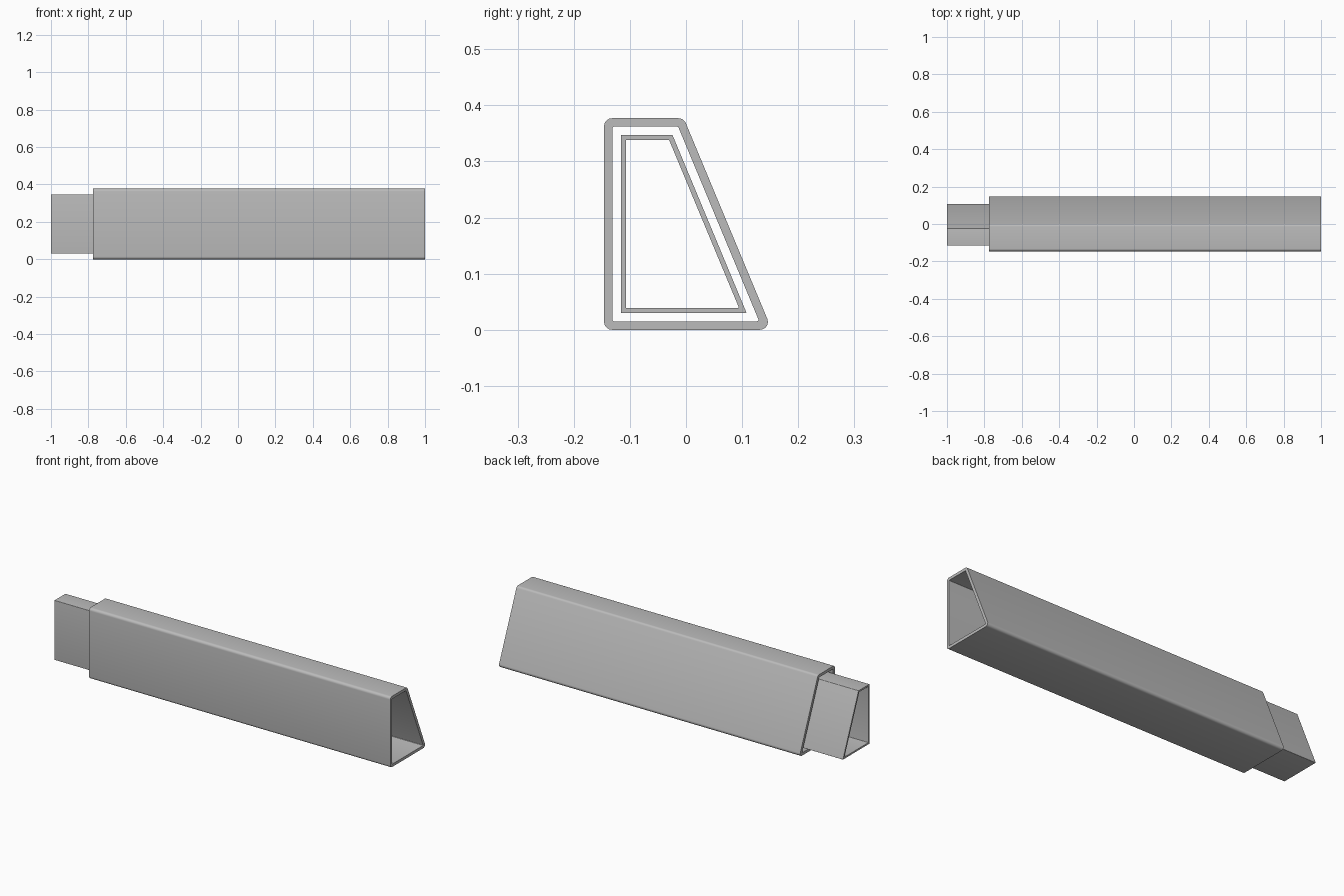
import bpy
import bmesh
import math
from mathutils import Vector
from mathutils.geometry import intersect_line_line_2d  # corner geometry helper

if "Cube" in bpy.data.objects:
    bpy.data.objects.remove(bpy.data.objects["Cube"], do_unlink=True)

grey = bpy.data.materials.new("grey_metal")
grey.use_nodes = True
colour = (0.5, 0.5, 0.5, 1)
grey.diffuse_color = colour
grey.node_tree.nodes["Principled BSDF"].inputs["Base Color"].default_value = colour

# Sharp corners of the trapezoid section as (y, z), counter-clockwise
SECTION = [Vector(p) for p in ((-0.146, 0), (0.153, 0), (-0.004, 0.377), (-0.146, 0.377))]
STEPS = 5


def section(inset, radius):
    """Trapezoid moved inwards by inset, with corners rounded by radius."""
    points = []
    for i, corner in enumerate(SECTION):
        a = (corner - SECTION[i - 1]).normalized()
        b = (SECTION[(i + 1) % 4] - corner).normalized()
        n_in, n_out = Vector((-a.y, a.x)), Vector((-b.y, b.x))
        miter = (n_in + n_out) / (1 + n_in.dot(n_out))
        centre = corner + miter * (inset + radius)
        start = math.atan2(-n_in.y, -n_in.x)
        turn = math.atan2(a.x * b.y - a.y * b.x, a.dot(b))
        for k in range(STEPS + 1):
            t = start + turn * k / STEPS
            points.append(centre + Vector((math.cos(t), math.sin(t))) * radius)
    return points


def tube(name, x0, x1, outer, inner):
    """Hollow tube along x between two sections."""
    bm = bmesh.new()
    loops = [[bm.verts.new((x, p.x, p.y)) for p in pts]
             for x, pts in ((x0, outer), (x1, outer), (x1, inner), (x0, inner))]
    count = len(outer)
    for i in range(4):
        one, two = loops[i], loops[(i + 1) % 4]
        for j in range(count):
            k = (j + 1) % count
            bm.faces.new((one[j], one[k], two[k], two[j]))
    bmesh.ops.recalc_face_normals(bm, faces=bm.faces)
    mesh = bpy.data.meshes.new(name)
    bm.to_mesh(mesh)
    bm.free()
    mesh.materials.append(grey)
    obj = bpy.data.objects.new(name, mesh)
    bpy.context.collection.objects.link(obj)
    bpy.ops.object.select_all(action="DESELECT")
    obj.select_set(True)
    bpy.context.view_layer.objects.active = obj
    bpy.ops.object.shade_smooth_by_angle(angle=math.radians(35))


# Outer sleeve with rounded corners, and the narrower tube sliding out of it
tube("outer_sleeve", -0.775, 1.0, section(0, 0.014), section(0.015, 0.003))
tube("inner_tube", -1.0, 0.0, section(0.03, 0.001), section(0.039, 0.001))
